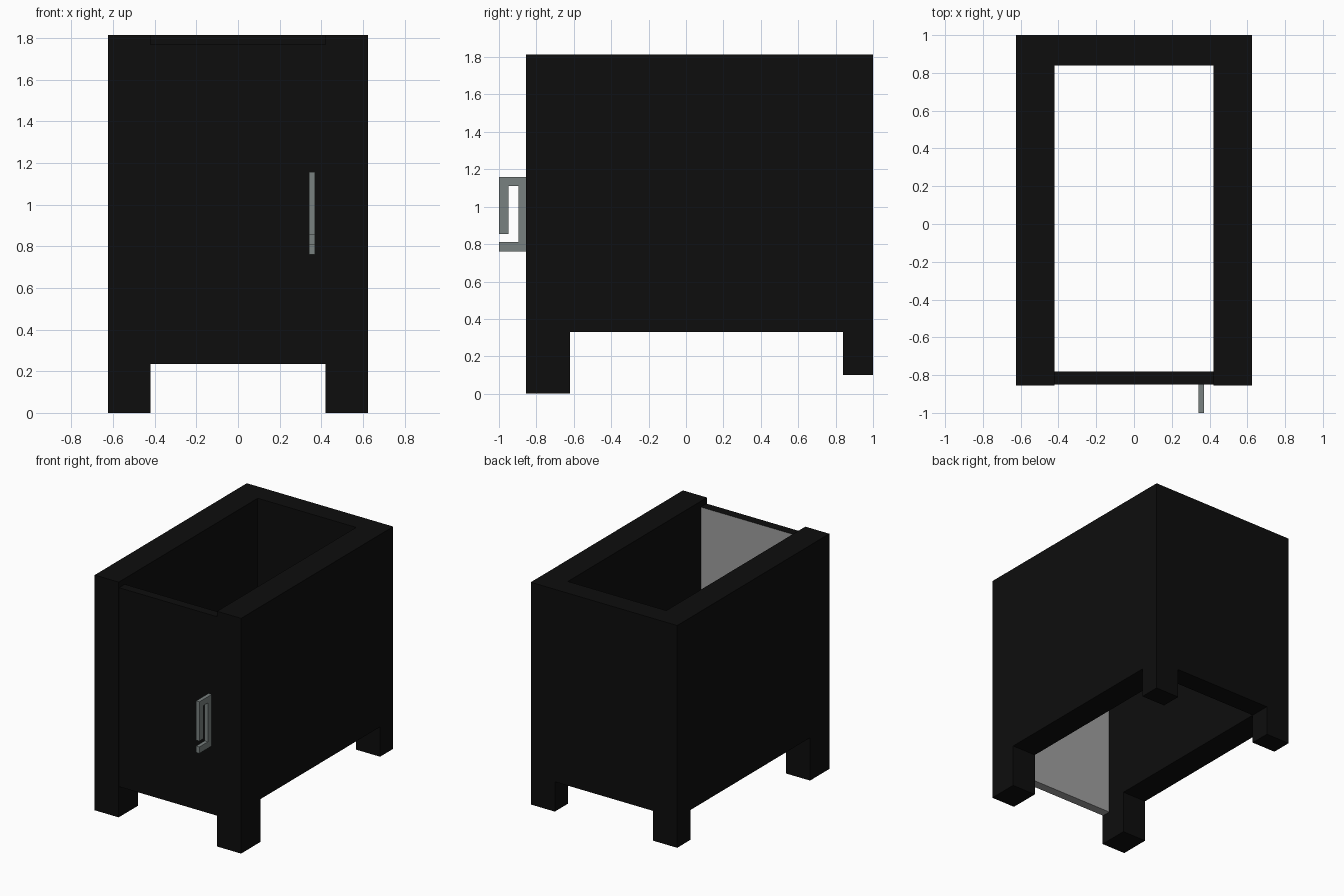
import bpy, bmesh
from mathutils import Vector

if "Cube" in bpy.data.objects:
    bpy.data.objects.remove(bpy.data.objects["Cube"])


def material(name, rgb):
    m = bpy.data.materials.new(name)
    m.diffuse_color = (*rgb, 1)
    m.use_nodes = True
    m.node_tree.nodes["Principled BSDF"].inputs["Base Color"].default_value = m.diffuse_color
    return m


black = material("black_lacquer", (0.004, 0.004, 0.004))
steel = material("steel", (0.19, 0.22, 0.215))
grey = material("bare_grey", (0.35, 0.35, 0.35))


def extrude(name, points, direction, mats):
    """Closed profile pushed along a direction into a solid."""
    bm = bmesh.new()
    face = bm.faces.new([bm.verts.new(p) for p in points])
    out = bmesh.ops.extrude_face_region(bm, geom=[face])
    moved = [g for g in out["geom"] if isinstance(g, bmesh.types.BMVert)]
    bmesh.ops.translate(bm, verts=moved, vec=Vector(direction))
    bmesh.ops.recalc_face_normals(bm, faces=bm.faces)
    mesh = bpy.data.meshes.new(name)
    bm.to_mesh(mesh)
    bm.free()
    for m in mats:
        mesh.materials.append(m)
    ob = bpy.data.objects.new(name, mesh)
    bpy.context.collection.objects.link(ob)
    return ob


def box(name, x0, x1, y0, y1, z0, z1, mats):
    pts = [(x0, y0, z0), (x1, y0, z0), (x1, y1, z0), (x0, y1, z0)]
    return extrude(name, pts, (0, 0, z1 - z0), mats)


# Cabinet body: U-shaped walls, open at top and bottom
W, I, F, B, BI, H = 0.625, 0.42, -0.855, 1.0, 0.84, 1.815
plan = [(-W, F), (-I, F), (-I, BI), (I, BI), (I, F), (W, F), (W, B), (-W, B)]
body = extrude("cabinet_body", [(x, y, 0) for x, y in plan], (0, 0, H), [black])

# Cut-outs between the legs, and the shorter rear legs
cuts = [
    box("side_gap_cutter", -1, 1, -0.62, BI, -0.5, 0.33, [black]),
    box("back_gap_cutter", -I, I, 0.5, 1.3, -0.5, 0.33, [black]),
    box("rear_leg_cutter", -1, 1, 0.3, 1.3, -0.5, 0.1, [black]),
]
for c in cuts:
    mod = body.modifiers.new(c.name, 'BOOLEAN')
    mod.operation = 'DIFFERENCE'
    mod.solver = 'EXACT'
    mod.object = c
    c.hide_render = True
    c.hide_viewport = True

# Door: black outside, bare grey on its inner and lower faces
door = box("door", -I, I, -0.85, -0.78, 0.235, 1.77, [black, grey])
for p in door.data.polygons:
    if p.normal.y > 0.5 or p.normal.z < -0.5:
        p.material_index = 1

# Hooked handle
hook = [(-0.85, 0.76), (-1, 0.76), (-1, 0.81), (-0.895, 0.81), (-0.895, 1.11),
        (-0.95, 1.11), (-0.95, 0.855), (-1, 0.855), (-1, 1.158), (-0.85, 1.158)]
extrude("door_handle", [(0.342, y, z) for y, z in hook], (0.028, 0, 0), [steel])
